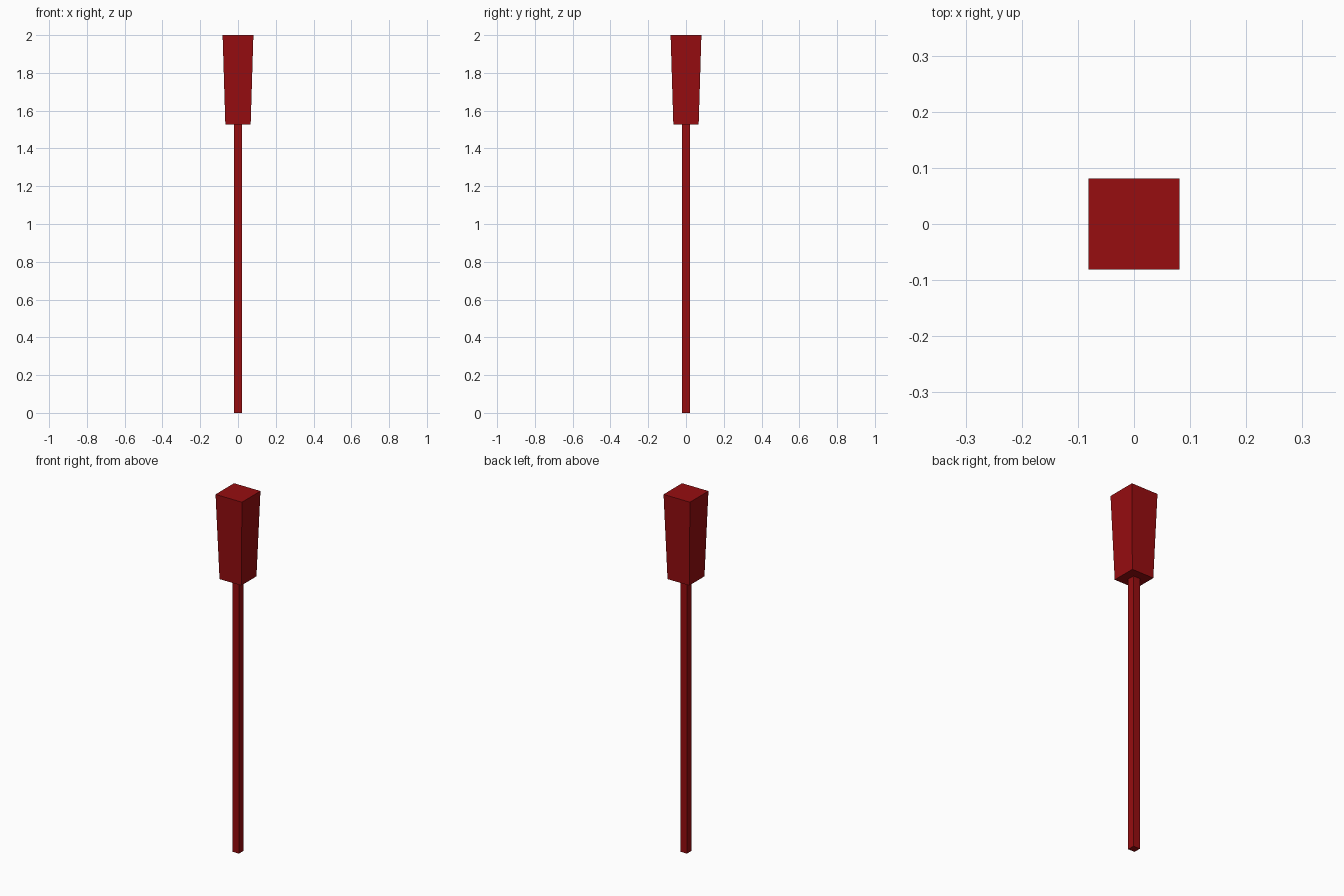
import bpy
import bmesh

if "Cube" in bpy.data.objects:
    bpy.data.objects.remove(bpy.data.objects["Cube"])

red = bpy.data.materials.new("dark_red")
red.diffuse_color = (0.31, 0.004, 0.005, 1)
red.use_nodes = True
red.node_tree.nodes["Principled BSDF"].inputs["Base Color"].default_value = red.diffuse_color


def square_post(name, z0, z1, half0, half1):
    """Four-sided post running from half width half0 at z0 to half1 at z1."""
    bm = bmesh.new()
    bmesh.ops.create_cube(bm, size=2)
    for v in bm.verts:
        top = v.co.z > 0
        half = half1 if top else half0
        v.co = (v.co.x * half, v.co.y * half, z1 if top else z0)
    mesh = bpy.data.meshes.new(name)
    bm.to_mesh(mesh)
    bm.free()
    mesh.materials.append(red)
    obj = bpy.data.objects.new(name, mesh)
    bpy.context.collection.objects.link(obj)
    return obj


# Thin straight shaft
square_post("shaft", 0, 1.526, 0.02, 0.02)
# Head, flaring towards the top
square_post("head", 1.526, 2.0, 0.067, 0.0815)
